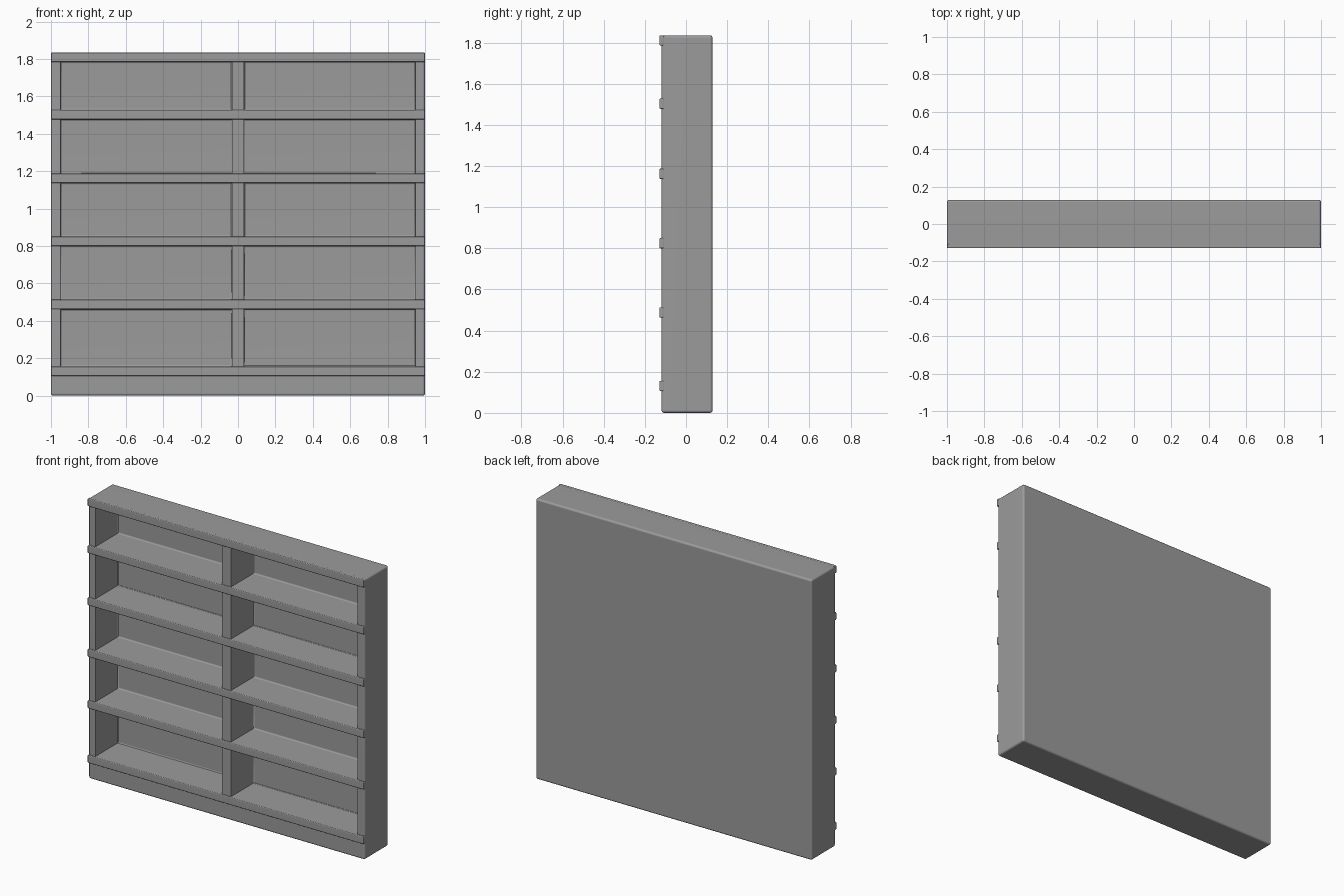
import bpy, bmesh
from mathutils import Vector

old = bpy.data.objects.get("Cube")
if old:
    bpy.data.objects.remove(old, do_unlink=True)

# Main dimensions
HEIGHT = 1.835
FRONT, BACK = -0.119, 0.129
TRIM_FRONT = -0.129
INNER_BACK = 0.115
TRIM_H = 0.05
SIDE = 0.05
DIVIDER = 0.032
SHELVES = [0.106, 0.463, 0.8, 1.137, 1.478, HEIGHT - TRIM_H]

grey = bpy.data.materials.new("grey_paint")
grey.use_nodes = True
COLOUR = (0.33, 0.33, 0.33, 1)
grey.diffuse_color = COLOUR
grey.node_tree.nodes["Principled BSDF"].inputs["Base Color"].default_value = COLOUR


def add_box(bm, low, high):
    """Add an axis-aligned box and return its vertices."""
    low, high = Vector(low), Vector(high)
    verts = bmesh.ops.create_cube(bm, size=1)["verts"]
    for v in verts:
        v.co = (low + high) / 2 + v.co * (high - low)
    return verts


def make_object(name, bm):
    bmesh.ops.recalc_face_normals(bm, faces=bm.faces)
    mesh = bpy.data.meshes.new(name)
    bm.to_mesh(mesh)
    bm.free()
    mesh.materials.append(grey)
    obj = bpy.data.objects.new(name, mesh)
    bpy.context.collection.objects.link(obj)
    return obj


def rounded_box(name, low, high, radius):
    bm = bmesh.new()
    add_box(bm, low, high)
    bmesh.ops.bevel(bm, geom=bm.edges[:], offset=radius, segments=3,
                    profile=0.5, affect='EDGES')
    return make_object(name, bm)


def smooth(obj):
    bpy.ops.object.select_all(action='DESELECT')
    obj.select_set(True)
    bpy.context.view_layer.objects.active = obj
    bpy.ops.object.shade_smooth_by_angle()
    normals = obj.modifiers.new("flat_panels", 'WEIGHTED_NORMAL')
    normals.keep_sharp = True


# Cabinet body with softened edges
body = rounded_box("cabinet_body", (-1, FRONT, 0), (1, BACK, HEIGHT), 0.013)

# Compartments, filleted where they meet the back panel
bm = bmesh.new()
for low_z, high_z in zip(SHELVES, SHELVES[1:]):
    for x0, x1 in ((SIDE - 1, -DIVIDER), (DIVIDER, 1 - SIDE)):
        add_box(bm, (x0, FRONT - 0.1, low_z + TRIM_H), (x1, INNER_BACK, high_z))
back_edges = [e for e in bm.edges if all(v.co.y > 0 for v in e.verts)]
bmesh.ops.bevel(bm, geom=back_edges, offset=0.009, segments=3,
                profile=0.5, affect='EDGES')
cutter = make_object("compartment_cutter", bm)
cutter.hide_render = True

cut = body.modifiers.new("compartments", 'BOOLEAN')
cut.operation = 'DIFFERENCE'
cut.solver = 'EXACT'
cut.object = cutter
bpy.context.view_layer.objects.active = body
bpy.ops.object.modifier_apply(modifier=cut.name)
bpy.data.objects.remove(cutter, do_unlink=True)
smooth(body)

# Trim strips along the front of every shelf
for i, z in enumerate(SHELVES):
    name = "top_trim" if i == len(SHELVES) - 1 else f"shelf_trim_{i + 1}"
    smooth(rounded_box(name, (-1, TRIM_FRONT, z), (1, FRONT + 0.012, z + TRIM_H), 0.005))
